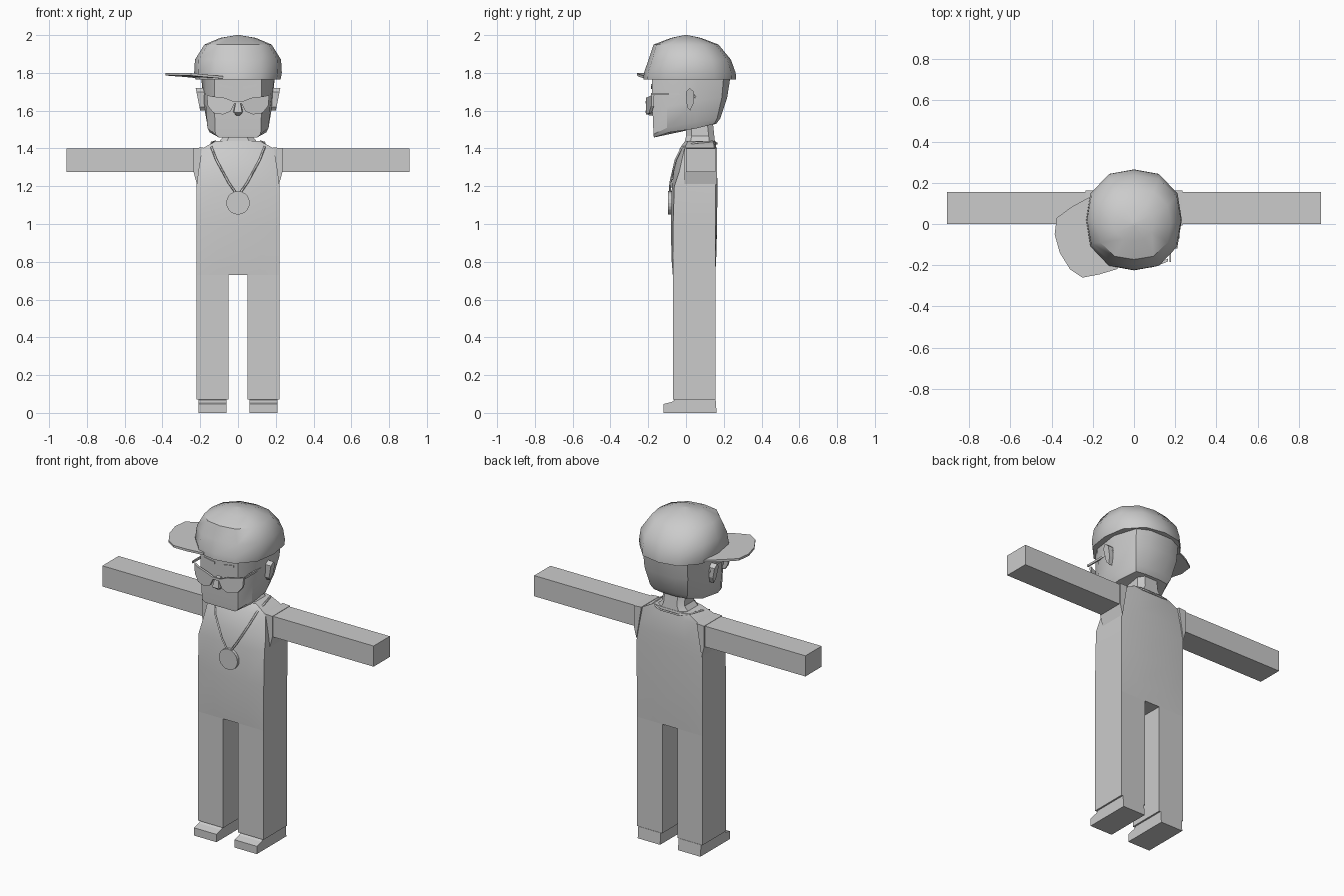
import bpy, bmesh, math

if "Cube" in bpy.data.objects:
    bpy.data.objects.remove(bpy.data.objects["Cube"])

grey = bpy.data.materials.new("plain grey")
grey.diffuse_color = (0.6, 0.6, 0.6, 1)
grey.use_nodes = True
grey.node_tree.nodes["Principled BSDF"].inputs["Base Color"].default_value = grey.diffuse_color


def finish(name, bm, smooth=None):
    """Turn a bmesh into a named, coloured object."""
    bmesh.ops.remove_doubles(bm, verts=bm.verts, dist=0.0001)
    bmesh.ops.recalc_face_normals(bm, faces=bm.faces)
    mesh = bpy.data.meshes.new(name)
    bm.to_mesh(mesh)
    bm.free()
    mesh.materials.append(grey)
    obj = bpy.data.objects.new(name, mesh)
    bpy.context.collection.objects.link(obj)
    if smooth:
        bpy.ops.object.select_all(action='DESELECT')
        obj.select_set(True)
        bpy.context.view_layer.objects.active = obj
        bpy.ops.object.shade_smooth_by_angle(angle=math.radians(smooth))
    return obj


def loft(name, rings, smooth=None):
    """Skin rings with equal point counts and close both ends."""
    bm = bmesh.new()
    rows = [[bm.verts.new(p) for p in ring] for ring in rings]
    n = len(rows[0])
    for a, b in zip(rows, rows[1:]):
        for i in range(n):
            j = (i + 1) % n
            bm.faces.new((a[i], a[j], b[j], b[i]))
    bm.faces.new(rows[0])
    bm.faces.new(rows[-1])
    return finish(name, bm, smooth)


def box(name, x0, x1, y0, y1, z0, z1):
    ring = [(x0, y0), (x1, y0), (x1, y1), (x0, y1)]
    return loft(name, [[(x, y, z) for x, y in ring] for z in (z0, z1)])


def plate(name, outline, y0, y1):
    """Extrude an x-z outline along y."""
    return loft(name, [[(x, y, z) for x, z in outline] for y in (y0, y1)])


def side_profile(name, outline, x0, x1):
    """Extrude a y-z outline along x."""
    return loft(name, [[(x, y, z) for y, z in outline] for x in (x0, x1)])


def mirrored(half):
    """Complete a right-hand half ring running from front to back."""
    return half + [(-p[0],) + tuple(p[1:]) for p in reversed(half)]


def tube(name, points, radius):
    curve = bpy.data.curves.new(name, 'CURVE')
    curve.dimensions = '3D'
    curve.bevel_depth = radius
    curve.bevel_resolution = 0
    spline = curve.splines.new('POLY')
    spline.points.add(len(points) - 1)
    for p, co in zip(spline.points, points):
        p.co = (*co, 1)
    curve.materials.append(grey)
    obj = bpy.data.objects.new(name, curve)
    bpy.context.collection.objects.link(obj)


# Torso: z, half width, front middle, front corner, back middle, back corner
levels = [(0.73, .22, -.07, -.07, .155, .155), (0.82, .22, -.077, -.07, .16, .155),
          (1.0, .22, -.08, -.068, .165, .157), (1.2, .22, -.075, -.062, .166, .157),
          (1.28, .21, -.065, -.035, .165, .155), (1.4, .19, -.033, -.008, .16, .15),
          (1.44, .115, -.005, .01, .155, .145)]
loft("torso", [mirrored([(w * .5, f, z), (w, fc, z), (w, bc, z), (w * .5, b, z)])
               for z, w, f, fc, b, bc in levels], 35)

# Neck
loft("neck", [mirrored([(w * .6, f, z), (w, f + .03, z), (w, b - .03, z), (w * .6, b, z)])
              for z, w, f, b in [(1.42, .115, -.01, .155), (1.465, .075, .0, .15),
                                 (1.56, .07, .0, .14)]], 30)

# Limbs and shoes, repeated on both sides
for side, s in (("left", 1), ("right", -1)):
    box(side + "_leg", s * .05, s * .22, -.07, .155, .07, .73)
    box(side + "_ankle", s * .06, s * .21, -.06, .15, .045, .07)
    side_profile(side + "_shoe", [(-.12, 0), (.162, 0), (.157, .07), (-.06, .068),
                                  (-.075, .058), (-.12, .047)], s * .06, s * .21)
    box(side + "_arm", s * .2, s * .908, 0, .155, 1.275, 1.4)
    plate(side + "_shoulder", [(s * .185, 1.405), (s * .235, 1.402),
                               (s * .235, 1.275), (s * .218, 1.21)], -.008, .163)

# Head: faceted loft with tilted jaw
loft("head", [
    mirrored([(.1, -.17, 1.458), (.15, -.09, 1.485), (.15, .05, 1.505),
              (.11, .15, 1.53), (.05, .16, 1.53)]),
    mirrored([(.12, -.172, 1.475), (.162, -.1, 1.51), (.165, .05, 1.54),
              (.125, .165, 1.56), (.06, .182, 1.56)]),
    mirrored([(.125, -.178, 1.62), (.17, -.1, 1.62), (.185, .06, 1.65),
              (.145, .19, 1.67), (.07, .218, 1.67)]),
    mirrored([(.125, -.18, 1.79), (.17, -.11, 1.79), (.195, .06, 1.79),
              (.15, .2, 1.79), (.075, .237, 1.79)])], 25)

# Nose wedge
loft("nose", [mirrored([(.012, -.205, 1.645), (.014, -.17, 1.65)]),
              mirrored([(.022, -.215, 1.59), (.026, -.17, 1.595)]),
              mirrored([(.008, -.195, 1.575), (.012, -.17, 1.575)])])

# Ears, brows, lenses and temples
for side, s in (("left", 1), ("right", -1)):
    ear = [(.0, 1.70), (.02, 1.72), (.042, 1.70), (.04, 1.64), (.022, 1.6), (.005, 1.62)]
    loft(side + "_ear", [[(s * .165, y, z) for y, z in ear],
                         [(s * (.2 + (z - 1.6) * .2), y, z) for y, z in ear]])
    plate(side + "_brow", [(s * .03, 1.715), (s * .1, 1.73), (s * .1, 1.74),
                           (s * .03, 1.728)], -.184, -.178)
    lens = [(.015, 1.645), (.07, 1.668), (.13, 1.675), (.165, 1.682),
            (.16, 1.625), (.13, 1.587), (.08, 1.58), (.04, 1.595)]
    loft(side + "_lens", [[(s * x, y + max(0, x - .09) * .4, z) for x, z in lens]
                          for y in (-.212, -.198)])
    box(side + "_temple", s * .172, s * .18, -.185, .04, 1.682, 1.694)
    tube(side + "_temple_hook", [(s * .185, .035, 1.688), (s * .19, .05, 1.67)], .005)
box("glasses_bridge", -.025, .025, -.214, -.204, 1.638, 1.652)

# Cap dome
cap_rings = []
for z, rx, ry, cy in [(1.765, .225, .245, .02), (1.8, .232, .243, .02),
                      (1.87, .228, .218, .02), (1.95, .178, .172, .0),
                      (1.985, .095, .08, .0), (2.0, .008, .008, .0)]:
    ring = []
    for i in range(12):
        a = math.tau * i / 12
        c, d = math.cos(a), math.sin(a)
        k = 1 + .07 * math.sin(2 * a) ** 2      # slightly squared outline
        ring.append((rx * c * k, cy + ry * d * k, z))
    cap_rings.append(ring)
loft("cap", cap_rings, 40)

# Brim turned toward one side
brim = [(-.18, .13), (-.22, .128), (-.30, .085), (-.375, .03), (-.385, -.05), (-.36, -.14),
        (-.31, -.22), (-.25, -.26), (-.17, -.245), (-.08, -.218), (-.08, -.15)]


def brim_height(x, y):
    out = max(0, min(1, (math.hypot(x, y) - .22) / .14))
    return 1.768 + .018 * out


loft("cap_brim", [[(x, y, brim_height(x, y) + t) for x, y in brim] for t in (0, .013)])

# Necklace cord and medallion
half_cord = [(.012, -.086, 1.165), (.05, -.082, 1.22), (.115, -.054, 1.34),
             (.14, -.022, 1.405), (.14, .05, 1.43), (.12, .14, 1.436), (.06, .163, 1.425)]
tube("necklace_cord", half_cord + [(-x, y, z) for x, y, z in reversed(half_cord)], .006)
disc = [(.062 * math.cos(math.tau * i / 20), 1.112 + .062 * math.sin(math.tau * i / 20))
        for i in range(20)]
plate("medallion", disc, -.094, -.076)
